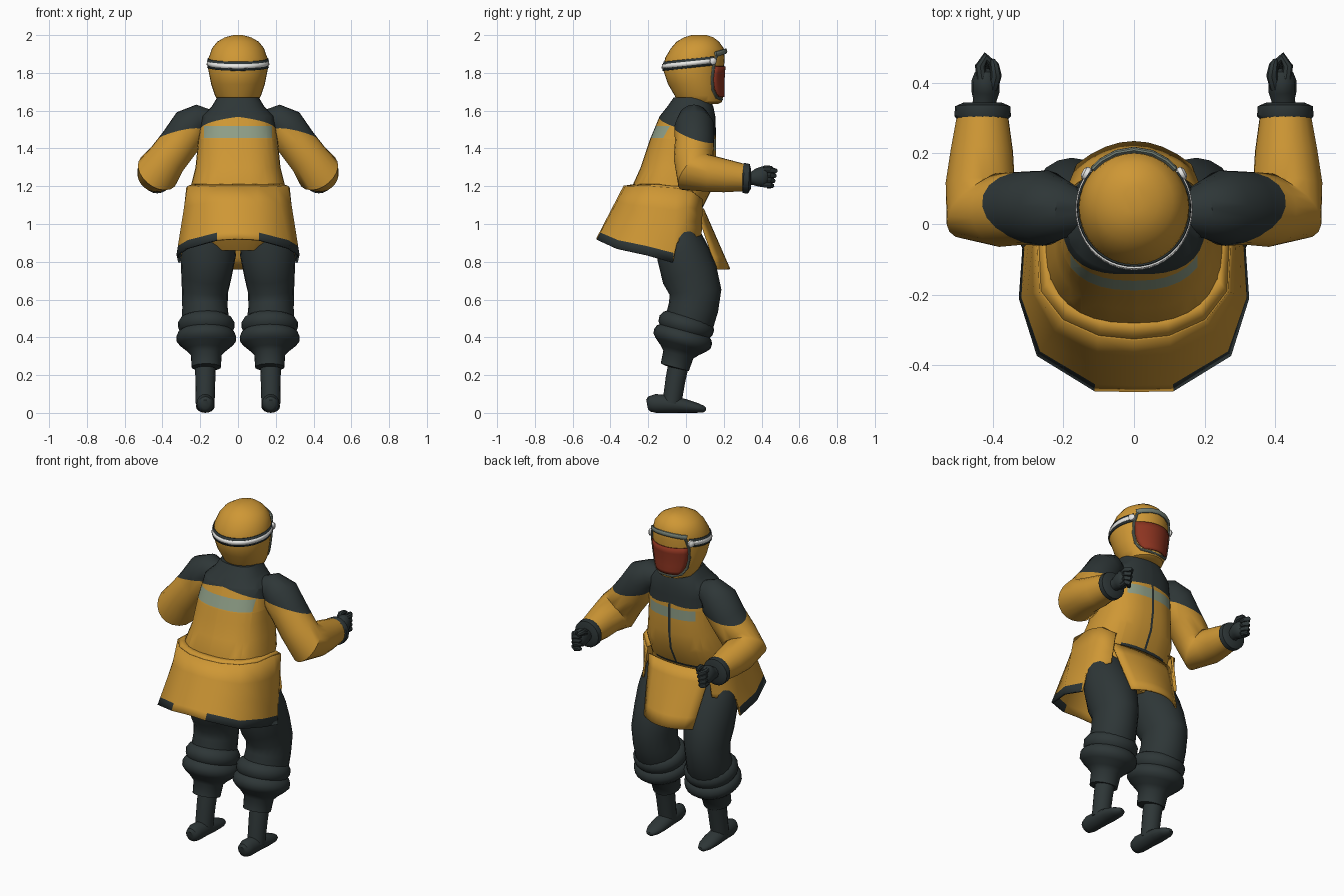
import bpy, bmesh, math
from mathutils import Vector

if "Cube" in bpy.data.objects:
    bpy.data.objects.remove(bpy.data.objects["Cube"])


def mat(name, r, g, b):
    m = bpy.data.materials.new(name)
    m.diffuse_color = (r, g, b, 1)
    m.use_nodes = True
    m.node_tree.nodes["Principled BSDF"].inputs["Base Color"].default_value = m.diffuse_color
    return m


GOLD = mat("gold_cloth", .62, .31, .035)
DARK = mat("dark_cloth", .027, .037, .038)
STRIP = mat("reflective_grey", .27, .34, .24)
WHITE = mat("white", .80, .80, .78)
RED = mat("red_mask", .27, .035, .015)
FRAME = mat("frame_grey", .18, .22, .18)


def finish(name, bm, mats, mirror=False, thick=0, angle=40):
    bmesh.ops.recalc_face_normals(bm, faces=bm.faces)
    me = bpy.data.meshes.new(name)
    bm.to_mesh(me)
    bm.free()
    for m in mats:
        me.materials.append(m)
    me.shade_smooth()
    me.set_sharp_from_angle(angle=math.radians(angle))
    ob = bpy.data.objects.new(name, me)
    bpy.context.collection.objects.link(ob)
    if thick:
        s = ob.modifiers.new("Solidify", 'SOLIDIFY')
        s.thickness, s.offset = thick, 0
    if mirror:
        ob.modifiers.new("Mirror", 'MIRROR').use_mirror_merge = False
    return ob


def loft(rings, closed=True, caps=True):
    bm = bmesh.new()
    rows = [[bm.verts.new(p) for p in r] for r in rings]
    n = len(rows[0])
    for a, b in zip(rows, rows[1:]):
        for i in range(n if closed else n - 1):
            j = (i + 1) % n
            bm.faces.new((a[i], a[j], b[j], b[i]))
    if caps and closed:
        bm.faces.new(rows[0])
        bm.faces.new(rows[-1])
    return bm


def tube(pts, axis=(1, 0, 0), n=16, loop=False):
    """Sweep ellipses along pts of (x, y, z, r1, r2)."""
    P = [Vector(p[:3]) for p in pts]
    a, rings, prev = Vector(axis), [], None
    for i, p in enumerate(pts):
        if loop:
            t = (P[(i + 1) % len(P)] - P[i - 1]).normalized()
        else:
            t = Vector()
            if i:
                t += (P[i] - P[i - 1]).normalized()
            if i < len(P) - 1:
                t += (P[i + 1] - P[i]).normalized()
            t.normalize()
        if prev:
            a = prev.rotation_difference(t) @ a
        a = (a - t * a.dot(t)).normalized()
        b, prev = t.cross(a), t
        r1, r2 = p[3], p[-1]
        rings.append([P[i] + a * r1 * math.cos(k * math.tau / n) + b * r2 * math.sin(k * math.tau / n)
                      for k in range(n)])
    if loop:
        rings.append(rings[0])
    return loft(rings, caps=not loop)


def section(z, yb, yf, rx, n=32, e=1.0):
    out = []
    for k in range(n):
        c, s = math.cos(k * math.tau / n), math.sin(k * math.tau / n)
        out.append((rx * math.copysign(abs(c) ** e, c),
                    (yb + yf) / 2 + (yf - yb) / 2 * math.copysign(abs(s) ** e, s), z))
    return out


def cut(bm, co, no):
    bmesh.ops.bisect_plane(bm, geom=bm.verts[:] + bm.edges[:] + bm.faces[:], plane_co=co, plane_no=no)


def is_yoke(c):
    return c.z + .3 * c.y + .15 * abs(c.x) > 1.525


# Jacket body: dark yoke, reflective strips, zip
bm = loft([section(*r, e=.82) for r in [
    (1.67, -.065, .125, .11), (1.62, -.10, .145, .14), (1.57, -.14, .155, .19), (1.45, -.19, .16, .21),
    (1.3, -.24, .16, .225), (1.2, -.285, .145, .25), (1.08, -.28, .085, .25),
    (.96, -.22, .07, .235), (.86, -.14, .05, .16)]])
for x in (0, -.007, .007, -.18, .18, -.15, .15):
    cut(bm, (x, 0, 0), (1, 0, 0))
for z in (1.52, 1.455, 1.45, 1.39, 1.1, 1.085):
    cut(bm, (0, 0, z), (0, 0, 1))
for s in (1, -1):
    cut(bm, (0, 0, 1.525), (s * .15, .3, 1))
for f in bm.faces:
    c = f.calc_center_median()
    ax = abs(c.x)
    if is_yoke(c):
        f.material_index = 1
    elif c.y < -.05 and 1.455 < c.z < 1.52 and ax < .18:
        f.material_index = 2
    elif c.y > .05 and c.z > 1.085 and (ax < .007 or (c.z < 1.1 and ax < .15)):
        f.material_index = 1
    elif c.y > .05 and 1.39 < c.z < 1.45 and ax < .15:
        f.material_index = 2
finish("jacket_body", bm, [GOLD, DARK, STRIP])

# Flared skirt of the jacket with dark hem, open at the front
top = [(0, -.325, 1.2), (.10, -.315, 1.2), (.20, -.27, 1.2), (.262, -.19, 1.2),
       (.268, -.05, 1.19), (.26, .03, 1.17), (.20, .085, 1.13)]
low = [(0, -.47, .92), (.11, -.468, .915), (.27, -.37, .87), (.32, -.21, .835),
       (.31, -.07, .795), (.295, -.05, .90), (.23, .08, .94)]
full = lambda pts: [(-x, y, z) for x, y, z in pts[:0:-1]] + pts
top, low = full(top), full(low)
bm = loft([[Vector(a).lerp(Vector(b), t) for a, b in zip(top, low)] for t in (0, .3, .6, .87, 1)], closed=False)
for f in bm.faces:
    if max(v.co.y for v in f.verts) < -.04 and f.calc_center_median().z < .93:
        hem = all(any((v.co - Vector(a).lerp(Vector(b), t)).length < 1e-4
                      for a, b in zip(top, low) for t in (.87, 1)) for v in f.verts)
        f.material_index = int(hem)
finish("jacket_skirt", bm, [GOLD, DARK], thick=.012)
# Seam shelf closing the skirt against the body
inner = [(x * .9, y * .82 if y < 0 else y * .8, z + .01) for x, y, z in top]
finish("skirt_seam", loft([top, inner], closed=False), [GOLD], thick=.006)

# Front flap
rows = []
for i in range(6):
    t = i / 5
    w = .205 - .045 * t
    rows.append([(w * u / 4, .09 + .14 * t - (.035 + .03 * t) * (u / 4) ** 2, 1.08 - .32 * t)
                 for u in range(-4, 5)])
finish("front_flap", loft(rows, closed=False), [GOLD], thick=.01)

# Sleeves with dark shoulders
bm = tube([(.15, .035, 1.545, .06), (.20, .04, 1.55, .085), (.25, .045, 1.515, .107), (.31, .045, 1.43, .104),
           (.375, .04, 1.345, .105), (.425, .045, 1.275, .118), (.435, .12, 1.268, .098),
           (.43, .21, 1.255, .088), (.428, .31, 1.245, .072)], axis=(0, 1, 0), n=20)
cut(bm, (0, 0, 1.525), (.15, .3, 1))
for f in bm.faces:
    f.material_index = int(is_yoke(f.calc_center_median()))
finish("sleeve", bm, [GOLD, DARK], mirror=True)

# Cuffs and gloves
finish("cuff", tube([(.428, .298, 1.243, .074), (.428, .305, 1.243, .08), (.428, .333, 1.24, .078),
                     (.428, .343, 1.24, .055)], n=20), [DARK], mirror=True)
finish("palm", tube([(.425, .32, 1.24, .036, .036), (.422, .35, 1.242, .033, .035), (.42, .375, 1.246, .04, .048),
                     (.42, .405, 1.25, .04, .055), (.42, .43, 1.25, .03, .045), (.42, .44, 1.25, .012, .02)], n=12),
       [DARK], mirror=True)
for i in range(4):
    z = 1.285 - .026 * i
    finish("finger", tube([(.43, .41, z, .015), (.435, .445, z, .015), (.42, .472 - .006 * i, z - .004, .014),
                           (.402, .455 - .006 * i, z - .008, .012), (.398, .43, z - .01, .009)], n=8),
           [DARK], mirror=True)
finish("thumb", tube([(.40, .385, 1.275, .016), (.39, .42, 1.295, .016), (.395, .45, 1.295, .013),
                      (.40, .465, 1.29, .006)], n=8), [DARK], mirror=True)

# Trousers
finish("trouser_leg", tube([(.145, -.06, 1.0, .12, .10), (.155, -.035, .92, .14, .12), (.158, -.015, .84, .147, .14),
                            (.167, .02, .73, .134, .148), (.175, .05, .64, .122, .138), (.175, .04, .56, .12, .132),
                            (.172, .02, .49, .125, .13), (.17, 0, .42, .11, .11)], n=20), [DARK], mirror=True)
# Bunched trouser ends, tilted down toward the front, tapering to the boot top
prof = [(0, .11), (.015, .135), (.04, .15), (.07, .148), (.085, .138), (.095, .15), (.115, .158), (.14, .157),
        (.16, .14), (.19, .105), (.215, .082), (.285, .077), (.29, .05)]
finish("trouser_cuff", tube([(.168, .015 - .26 * s, .515 - .96 * s, r) for s, r in prof], n=24), [DARK], mirror=True)
finish("shin", tube([(.172, -.03, .30, .056), (.173, -.055, .18, .053), (.174, -.075, .05, .05)]),
       [DARK], mirror=True)
finish("foot", tube([(.173, -.206, .045, .02, .025), (.173, -.195, .047, .036, .04), (.173, -.16, .05, .046, .05),
                     (.173, -.08, .046, .047, .046), (.173, .0, .036, .05, .036), (.173, .06, .026, .043, .026),
                     (.173, .095, .02, .026, .017), (.173, .105, .02, .012, .008)]), [DARK], mirror=True)

# Hooded head
HEAD = [(1.635, -.03, .17, .085), (1.645, -.045, .19, .105), (1.68, -.06, .197, .122), (1.74, -.095, .195, .142),
        (1.82, -.122, .2, .158), (1.88, -.11, .205, .155), (1.93, -.08, .2, .138), (1.965, -.05, .175, .11),
        (1.988, -.01, .145, .07), (2.0, .03, .11, .025)]
finish("hood", loft([section(*r) for r in HEAD]), [GOLD])


def head_at(z):
    for a, b in zip(HEAD, HEAD[1:]):
        if a[0] <= z <= b[0]:
            t = (z - a[0]) / (b[0] - a[0])
            return [p + (q - p) * t for p, q in zip(a, b)]


def face(x, z, off):
    _, yb, yf, rx = head_at(z)
    return (x, (yb + yf) / 2 + (yf - yb) / 2 * math.sqrt(max(0, 1 - (x / rx) ** 2)) + off, z)


# Red face mask
rows = []
for z, w in ((1.835, .118), (1.80, .118), (1.76, .114), (1.72, .104), (1.69, .09), (1.672, .07)):
    rows.append([face(w * u / 6, z, .005) for u in range(-6, 7)])
finish("face_mask", loft(rows, closed=False), [RED], thick=.006)


def trim(name, half, r, off, m):
    pts = half + [(-x, z) for x, z in reversed(half) if x]
    return finish(name, tube([face(x, z, off) + (r, r) for x, z in pts], n=8, loop=True), [m])


# Rim of the face opening, thick brow and goggle frame
trim("opening_rim", [(.03, 1.915), (.08, 1.91), (.112, 1.885), (.122, 1.83), (.12, 1.77), (.108, 1.71),
                     (.085, 1.672), (.04, 1.66)], .0075, .004, FRAME)
finish("brow_frame", tube([face(x, 1.915 - 1.2 * x * x, .008) + (.009, .014)
                           for x in (-.115, -.09, -.05, 0, .05, .09, .115)], axis=(0, 1, 0), n=10), [FRAME])
trim("goggle_frame", [(0, 1.875), (.05, 1.878), (.095, 1.868), (.108, 1.84), (.095, 1.81), (.06, 1.795),
                      (.03, 1.808), (.0, 1.828)], .0085, .012, WHITE)


# Goggle strap: dark band with a white stripe
def strap(name, h, off, m):
    rings = []
    for sgn in (1, -1):
        ring = []
        for i in range(33):
            a = math.radians(-218 + 256 * i / 32)
            y = .04 + .16 * math.sin(a)
            z = 1.835 + .11 * (y + .12) + sgn * h
            _, yb, yf, rx = head_at(z)
            ring.append(((rx + off) * math.cos(a), (yb + yf) / 2 + ((yf - yb) / 2 + off) * math.sin(a), z))
        rings.append(ring)
    finish(name, loft(rings, closed=False), [m], thick=.005)


strap("goggle_strap", .024, .003, DARK)
strap("strap_stripe", .011, .0065, WHITE)
finish("strap_buckle", tube([(.122, .135, 1.862, .012), (.13, .14, 1.862, .02), (.14, .145, 1.862, .019),
                             (.146, .148, 1.862, .009)], axis=(0, 0, 1), n=12), [WHITE], mirror=True)
